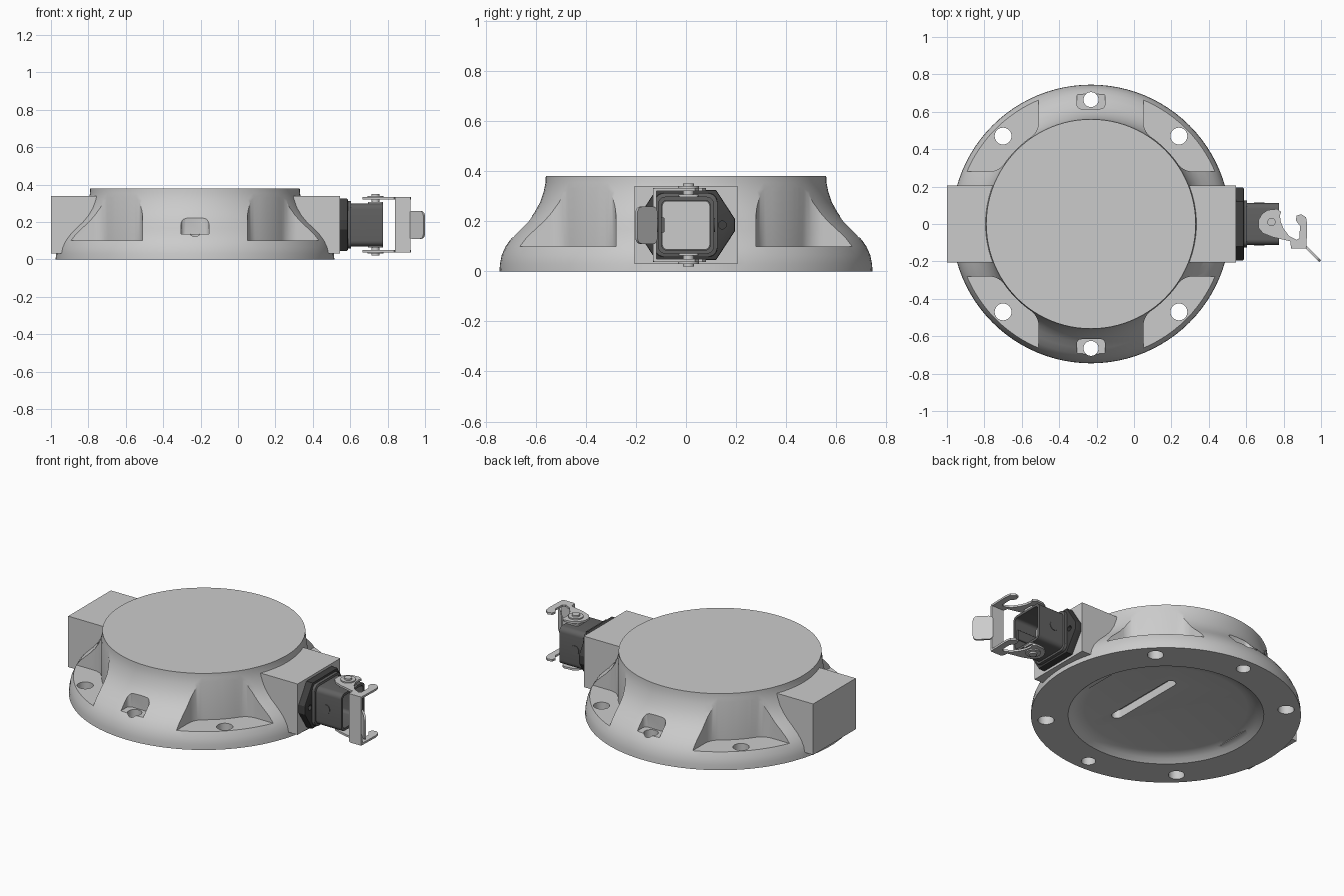
import bpy, bmesh, math
from mathutils import Matrix, Vector

if "Cube" in bpy.data.objects:
    bpy.data.objects.remove(bpy.data.objects["Cube"])

CX = -0.23  # axis of the round base


def material(name, v):
    m = bpy.data.materials.new(name)
    m.diffuse_color = (v, v, v, 1)
    m.use_nodes = True
    m.node_tree.nodes["Principled BSDF"].inputs["Base Color"].default_value = m.diffuse_color
    return m


def finish(name, bm, mat=None):
    bmesh.ops.recalc_face_normals(bm, faces=bm.faces)
    me = bpy.data.meshes.new(name)
    bm.to_mesh(me)
    bm.free()
    ob = bpy.data.objects.new(name, me)
    bpy.context.collection.objects.link(ob)
    if mat:
        me.materials.append(mat)
    return ob


def prism(name, pts, a, b, axis='Z', mat=None, bevel=0):
    """Extrude a flat outline from a to b along an axis."""
    put = {'Z': lambda u, v, w: (u, v, w), 'X': lambda u, v, w: (w, u, v),
           'Y': lambda u, v, w: (u, w, v)}[axis]
    bm = bmesh.new()
    lo = [bm.verts.new(put(u, v, a)) for u, v in pts]
    hi = [bm.verts.new(put(u, v, b)) for u, v in pts]
    n = len(pts)
    bm.faces.new(lo)
    caps = [bm.faces.new(hi)]
    for i in range(n):
        j = (i + 1) % n
        bm.faces.new((lo[i], lo[j], hi[j], hi[i]))
    if bevel:
        bmesh.ops.bevel(bm, geom=list(caps[0].edges), offset=bevel, segments=2,
                        affect='EDGES', profile=0.5)
    return finish(name, bm, mat)


def arc(cx, cy, r, a0, a1, n):
    return [(cx + r * math.cos(a0 + (a1 - a0) * i / n),
             cy + r * math.sin(a0 + (a1 - a0) * i / n)) for i in range(n + 1)]


def circle(cx, cy, r, n=32):
    return arc(cx, cy, r, 0, math.tau, n)[:-1]


def rrect(x0, x1, y0, y1, r, n=6):
    q = math.pi / 2
    corners = [(x1 - r, y1 - r), (x0 + r, y1 - r), (x0 + r, y0 + r), (x1 - r, y0 + r)]
    return [p for k, (x, y) in enumerate(corners) for p in arc(x, y, r, k * q, (k + 1) * q, n)]


def boolean(ob, tool, op='DIFFERENCE'):
    m = ob.modifiers.new(op, 'BOOLEAN')
    m.operation, m.object, m.solver = op, tool, 'EXACT'
    bpy.context.view_layer.objects.active = ob
    bpy.ops.object.modifier_apply(modifier=m.name)
    bpy.data.objects.remove(tool, do_unlink=True)


dark = material('dark_grey', 0.12)
black = material('seal_grey', 0.05)

# Round base: lathed flared profile with a dished underside
profile = [(0.45, 0.04), (0.485, 0.034), (0.515, 0.02), (0.54, 0), (0.745, 0), (0.743, 0.03),
           (0.736, 0.065), (0.72, 0.1), (0.697, 0.133), (0.665, 0.167), (0.632, 0.2),
           (0.605, 0.235), (0.583, 0.275), (0.568, 0.32), (0.561, 0.355), (0.56, 0.38)]
bm = bmesh.new()
N = 96
rings = [[bm.verts.new((CX + r * math.cos(math.tau * i / N), r * math.sin(math.tau * i / N), z))
          for i in range(N)] for r, z in profile]
for p, q in zip(rings, rings[1:]):
    for i in range(N):
        j = (i + 1) % N
        bm.faces.new((p[i], p[j], q[j], q[i]))
bm.faces.new(rings[0])
bm.faces.new(rings[-1])
base = finish('round_base', bm)

# Four bolt pockets with filleted walls, and their bolt holes
W, R, F = 0.28, 0.565, 0.1
fx = W + F
fy = math.sqrt((R + F) ** 2 - fx ** 2)
t = math.atan2(fy, fx)
half = arc(fx, fy, F, math.pi, math.pi + t, 8)
wall = half + arc(0, 0, R, t, math.pi / 2 - t, 8)[1:-1] + [(y, x) for x, y in reversed(half)]
pocket = wall + [(0.9, W), (0.9, 0.9), (W, 0.9)]
for sx in (-1, 1):
    for sy in (-1, 1):
        boolean(base, prism('cutter', [(CX + sx * x, sy * y) for x, y in pocket], 0.1, 0.5))
        boolean(base, prism('cutter', circle(CX + sx * 0.47, sy * 0.47, 0.045), -0.1, 0.3))

# Small rounded recesses with holes, front and back
for s in (-1, 1):
    y0, y1 = sorted((s * 0.615, s * 0.9))
    cut = prism('cutter', rrect(CX - 0.075, CX + 0.075, y0, y1, 0.025), 0.135, 0.235, bevel=0.02)
    boolean(base, cut)
    boolean(base, prism('cutter', circle(CX, s * 0.665, 0.04), -0.1, 0.2))

# Long slot in the underside
boolean(base, prism('cutter', rrect(CX + 0.13, CX + 0.19, -0.26, 0.26, 0.0299), -0.05, 0.09))

# Square blocks at both sides
for x0, x1 in ((-1.0, CX - 0.48), (CX + 0.48, 0.545)):
    box = [(x0, -0.205), (x1, -0.205), (x1, 0.205), (x0, 0.205)]
    boolean(base, prism('side_block', box, 0.03, 0.34), 'UNION')

# Connector flange with pointed ends and two screw holes
hexa = [(-0.12, 0.045), (0.12, 0.045), (0.195, 0.16), (0.195, 0.21),
        (0.12, 0.325), (-0.12, 0.325), (-0.195, 0.21), (-0.195, 0.16)]
flange = prism('connector_flange', hexa, 0.545, 0.587, 'X', black, 0.006)
for s in (-1, 1):
    boolean(flange, prism('cutter', circle(s * 0.145, 0.185, 0.016, 20), 0.56, 0.7, 'X'))
prism('connector_collar', rrect(-0.125, 0.125, 0.058, 0.312, 0.035), 0.58, 0.605, 'X', dark, 0.005)

# Open connector housing with a light insert floor, key rib and side bosses
shell = prism('connector_housing', rrect(-0.112, 0.112, 0.07, 0.298, 0.03), 0.6, 0.775, 'X', dark)
boolean(shell, prism('cutter', rrect(-0.097, 0.097, 0.085, 0.283, 0.02), 0.615, 0.9, 'X'))
prism('insert_floor', rrect(-0.095, 0.095, 0.087, 0.281, 0.02), 0.613, 0.625, 'X')
prism('key_rib', rrect(-0.1, -0.085, 0.155, 0.215, 0.006), 0.615, 0.76, 'X', dark)
for s in (-1, 1):
    y0, y1 = sorted((s * 0.105, s * 0.115))
    prism('side_boss', circle(0.67, 0.185, 0.028), y0, y1, 'Y', dark)

# Locking lever: two mirrored arms with hooked ends on pivot pins
arm = [(0.665, -0.02), (0.665, 0.02), (0.685, 0.055), (0.715, 0.075), (0.765, 0.08), (0.787, 0.065),
       (0.78, 0.045), (0.785, 0.01), (0.8, -0.025), (0.83, -0.065), (0.87, -0.085), (0.885, -0.075),
       (0.887, -0.01), (0.865, 0.02), (0.87, 0.045), (0.895, 0.052), (0.92, 0.035), (0.926, 0),
       (0.922, -0.128), (0.84, -0.128), (0.835, -0.092), (0.74, -0.07), (0.69, -0.05)]
for s in (-1, 1):
    def span(a, b):
        return sorted((0.185 + s * a, 0.185 + s * b))
    prism('lever_arm', arm, *span(0.136, 0.148))
    prism('pivot_pin', circle(0.735, 0.01, 0.022), *span(0.11, 0.165))
    prism('pivot_washer', circle(0.735, 0.01, 0.042), *span(0.146, 0.155))
    prism('pivot_pad', rrect(0.695, 0.775, -0.03, 0.05, 0.015), *span(0.112, 0.122))

# Lever cross plate and angled thumb tab
prism('lever_cross_plate', rrect(0.84, 0.922, 0.037, 0.333, 0.01), -0.132, -0.118, 'Y')
tab = prism('thumb_tab', rrect(-0.01, 0.103, 0.11, 0.258, 0.025), -0.006, 0.006, 'Y')
tab.data.transform(Matrix.Translation(Vector((0.922, -0.125, 0))) @ Matrix.Rotation(-math.pi / 4, 4, 'Z'))

# Smooth shading with sharp edges kept
bpy.ops.object.select_all(action='SELECT')
bpy.ops.object.shade_smooth_by_angle(angle=math.radians(30))
